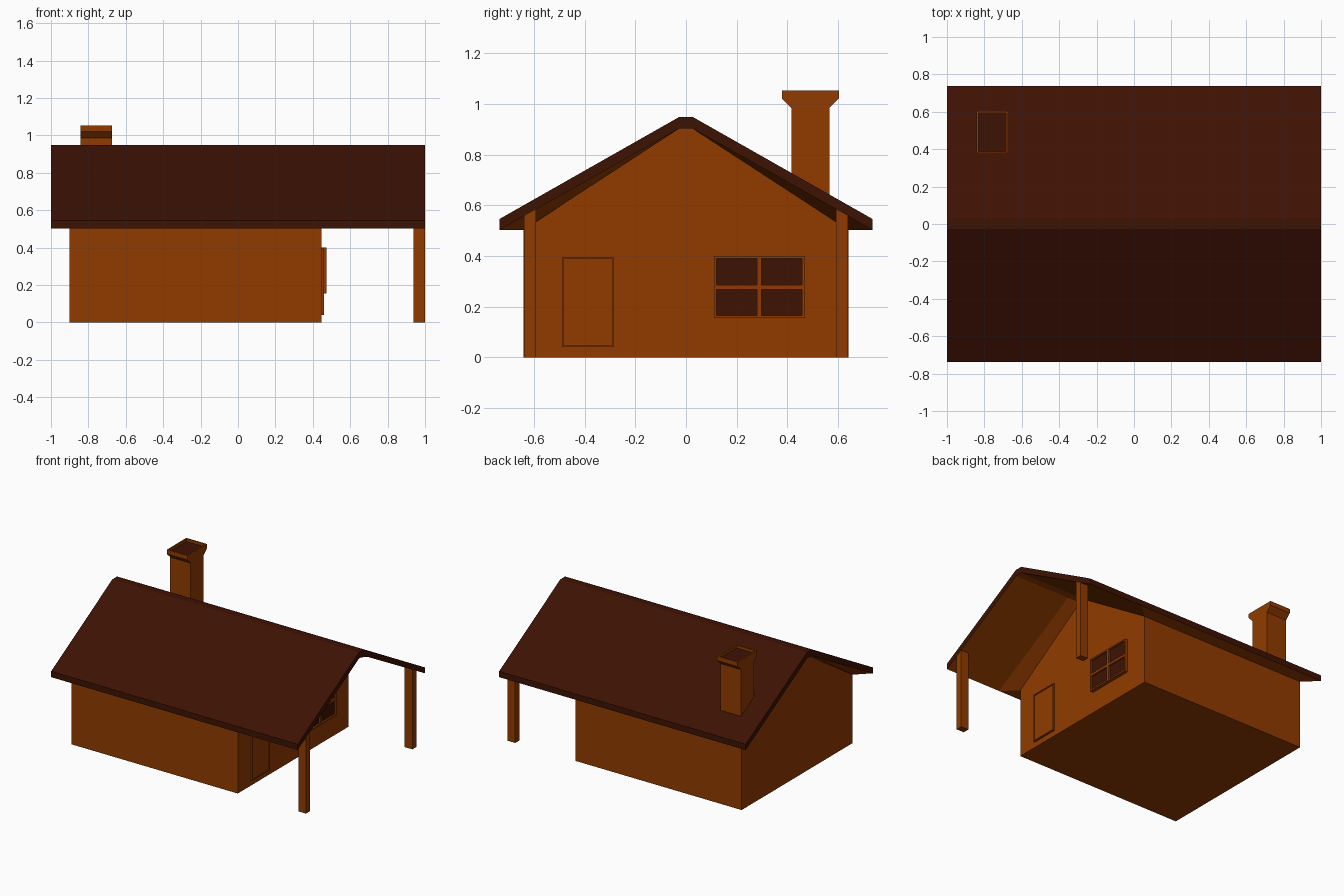
import bpy, bmesh

if "Cube" in bpy.data.objects:
    bpy.data.objects.remove(bpy.data.objects["Cube"])

def material(name, rgb):
    m = bpy.data.materials.new(name)
    m.diffuse_color = (*rgb, 1)
    m.use_nodes = True
    m.node_tree.nodes["Principled BSDF"].inputs["Base Color"].default_value = m.diffuse_color
    return m

WOOD = material("wood", (0.285, 0.044, 0.0))
DARK = material("dark_red", (0.047, 0.006, 0.001))

def finish(bm, name, *mats):
    bmesh.ops.remove_doubles(bm, verts=bm.verts, dist=1e-5)
    bmesh.ops.recalc_face_normals(bm, faces=bm.faces)
    me = bpy.data.meshes.new(name)
    bm.to_mesh(me)
    bm.free()
    for m in mats:
        me.materials.append(m)
    ob = bpy.data.objects.new(name, me)
    bpy.context.collection.objects.link(ob)
    return ob

def face(bm, pts, mat=0):
    bm.faces.new([bm.verts.new(p) for p in pts]).material_index = mat

def strip(bm, a, b, mat=0):
    """Quads between two equally long rows of points."""
    for i in range(len(a) - 1):
        face(bm, (a[i], a[i + 1], b[i + 1], b[i]), mat)

def at(x, prof):
    return [(x, y, z) for y, z in prof]

def mirrored(*half):
    return [(-y, z) for y, z in half] + [(y, z) for y, z in reversed(half)]

def loft(bm, rings):
    """Closed solid through a list of equal rings."""
    for a, b in zip(rings, rings[1:]):
        strip(bm, a + a[:1], b + b[:1])
    face(bm, rings[0])
    face(bm, rings[-1])

def box(bm, x, y, z):
    loft(bm, [[(x[0], y[0], h), (x[1], y[0], h), (x[1], y[1], h), (x[0], y[1], h)] for h in z])

def recess(bm, axis, thickness, depth, mat=0):
    """Inset the outermost face along an axis and sink it straight in."""
    bmesh.ops.remove_doubles(bm, verts=bm.verts, dist=1e-5)
    bmesh.ops.recalc_face_normals(bm, faces=bm.faces)
    f = max(bm.faces, key=lambda q: q.calc_center_median()[axis])
    bmesh.ops.inset_region(bm, faces=[f], thickness=thickness)
    f = bmesh.ops.extrude_discrete_faces(bm, faces=[f])["faces"][0]
    bmesh.ops.translate(bm, verts=f.verts, vec=f.normal * -depth)
    f.material_index = mat

# House and roof as one shell: walls, flared soffit, roof slab with porch overhang
X0, X1, XS = -0.9, 0.447, 0.55
wall = mirrored((0.641, 0.503), (0.027, 0.903))
under = mirrored((0.737, 0.503), (0.027, 0.903))
top = mirrored((0.737, 0.546), (0.027, 0.949))
base = [(-0.641, 0), (0.641, 0)]
bm = bmesh.new()
for x, xs in ((X0, -1), (X1, XS)):
    face(bm, at(x, wall + base[::-1]))
    strip(bm, at(x, wall), at(xs, under))
for i in (0, -1):
    strip(bm, at(X0, (base[i], wall[i])), at(X1, (base[i], wall[i])))
    face(bm, ((X0, *wall[i]), (X1, *wall[i]), (XS, *under[i]), (-1, *under[i])))
    face(bm, ((-1, *under[i]), (XS, *under[i]), (1, *under[i]), (1, *top[i]), (-1, *top[i])), 1)
strip(bm, at(X0, base), at(X1, base))
strip(bm, at(XS, under), at(1, under))
strip(bm, at(-1, top), at(1, top), 1)
for x in (-1, 1):
    strip(bm, at(x, under), at(x, top), 1)
finish(bm, "house_shell", WOOD, DARK)

# Porch posts, cut to the roof slope
for side, name in ((-1, "front_porch_post"), (1, "back_porch_post")):
    prof = [(side * y, z) for y, z in ((0.64, 0), (0.593, 0), (0.593, 0.586), (0.64, 0.56))]
    bm = bmesh.new()
    loft(bm, [at(0.937, prof), at(0.999, prof)])
    finish(bm, name, WOOD)

# Door with a shallow sunk panel
bm = bmesh.new()
box(bm, (0.44, 0.461), (-0.489, -0.286), (0.04, 0.396))
recess(bm, 0, 0.009, 0.006)
finish(bm, "door", WOOD)

# Window frame bars and glass
bm = bmesh.new()
for y in ((0.11, 0.12), (0.281, 0.298), (0.459, 0.468)):
    box(bm, (0.44, 0.472), y, (0.155, 0.4))
for z in ((0.155, 0.166), (0.268, 0.286), (0.39, 0.4)):
    for y in ((0.12, 0.281), (0.298, 0.459)):
        box(bm, (0.44, 0.472), y, z)
finish(bm, "window_frame", WOOD)
bm = bmesh.new()
box(bm, (0.44, 0.46), (0.115, 0.463), (0.16, 0.395))
finish(bm, "window_glass", DARK)

# Chimney: shaft, flare in depth only, cap with a sunk dark opening
bm = bmesh.new()
rings = [[(-0.842, y0, z), (-0.675, y0, z), (-0.675, y1, z), (-0.842, y1, z)]
         for y0, y1, z in ((0.416, 0.566, 0.58), (0.416, 0.566, 0.985),
                           (0.379, 0.604, 1.022), (0.379, 0.604, 1.054))]
loft(bm, rings)
recess(bm, 2, 0.014, 0.02, 1)
finish(bm, "chimney", WOOD, DARK)
